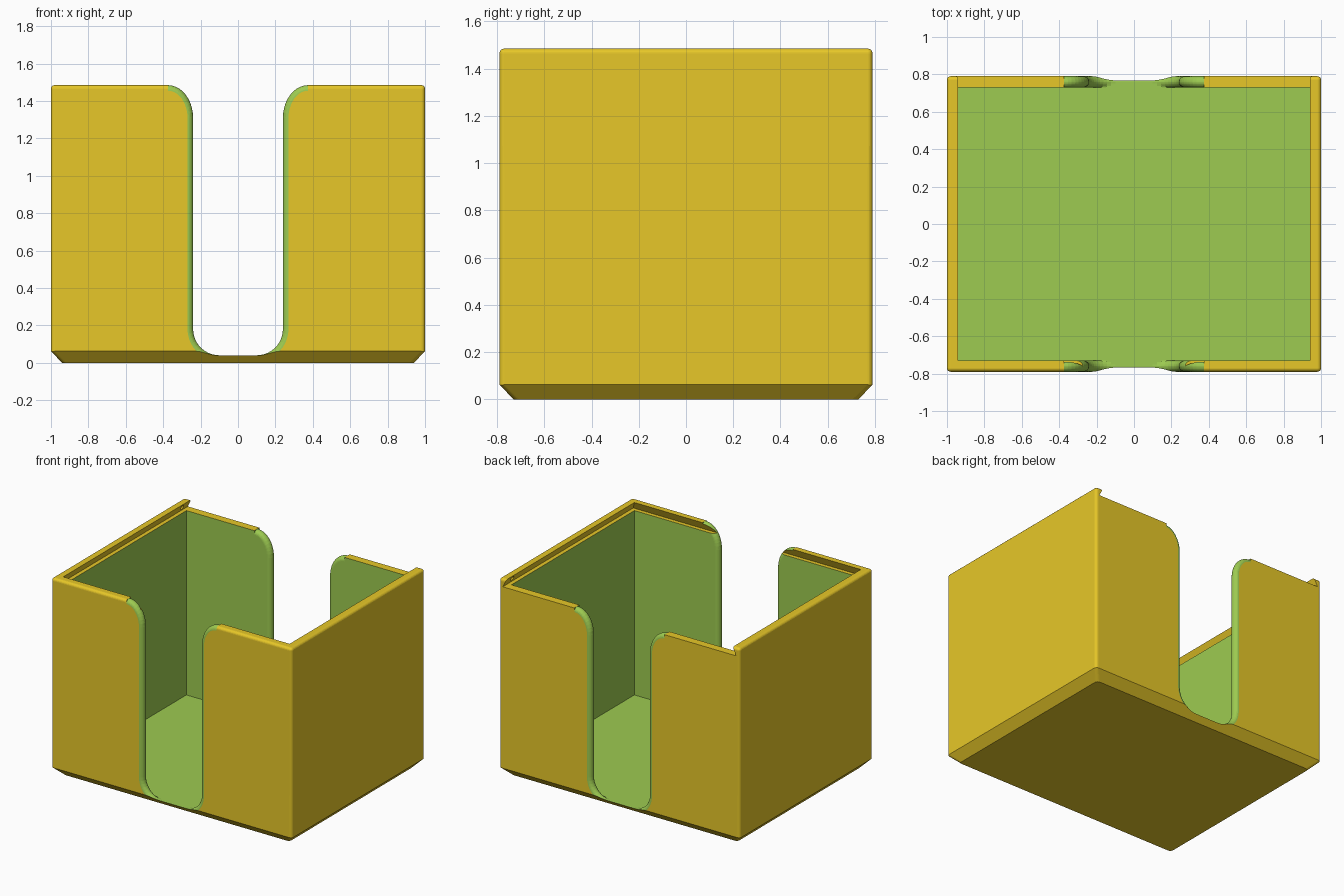
import bpy, bmesh
from math import sin, cos, pi, sqrt

if "Cube" in bpy.data.objects:
    bpy.data.objects.remove(bpy.data.objects["Cube"], do_unlink=True)

W, D, H = 1.0, 0.79, 1.485      # half width, half depth, height
WALL, FLOOR = 0.06, 0.04
RIM = H - WALL                  # height of the lid ledge
ROUND = WALL / 2                # rounded lip of the slots


def material(name, rgb):
    m = bpy.data.materials.new(name)
    m.use_nodes = True
    m.diffuse_color = (*rgb, 1)
    m.node_tree.nodes["Principled BSDF"].inputs["Base Color"].default_value = (*rgb, 1)
    return m


YELLOW = material("yellow shell", (0.947, 0.680, 0.025))
GREEN = material("green interior", (0.337, 0.597, 0.082))


def loft(name, rings, mat, bevel=None):
    """Solid skinned through a list of closed rings of points."""
    bm = bmesh.new()
    loops = [[bm.verts.new(p) for p in ring] for ring in rings]
    n = len(loops[0])
    for a, b in zip(loops, loops[1:]):
        for i in range(n):
            j = (i + 1) % n
            bm.faces.new((a[i], a[j], b[j], b[i]))
    bm.faces.new(loops[0])
    bm.faces.new(loops[-1])
    bmesh.ops.recalc_face_normals(bm, faces=bm.faces[:])
    if bevel:
        edges = [e for e in bm.edges if bevel(*e.verts)]
        bmesh.ops.bevel(bm, geom=edges, offset=0.02, segments=5,
                        profile=0.5, affect='EDGES', clamp_overlap=True)
    me = bpy.data.meshes.new(name)
    bm.to_mesh(me)
    bm.free()
    ob = bpy.data.objects.new(name, me)
    bpy.context.collection.objects.link(ob)
    me.materials.append(mat)
    return ob


def rect(x, y0, y1, z):
    return [(-x, y0, z), (x, y0, z), (x, y1, z), (-x, y1, z)]


# Outer shell: chamfered foot, rounded uprights and top edges
def rounded(a, b):
    return abs(a.co.z - b.co.z) > 0.01 or min(a.co.z, b.co.z) > H - 0.01


box = loft("card_box", [rect(W - WALL, -D + WALL, D - WALL, 0),
                        rect(W, -D, D, WALL), rect(W, -D, D, H)], YELLOW, rounded)

# Inner cavity
cutters = [loft("cavity_cutter", [rect(W - WALL, -D + WALL, D - WALL, z)
                                  for z in (FLOOR, H + 0.1)], GREEN)]

# Dovetail track for a sliding lid, open at the back
deep = WALL / 2
cutters.append(loft("lid_track_cutter", [
    rect(W - deep, -D + deep, D + 0.2, RIM),
    rect(W - WALL + 0.001, -D + WALL - 0.001, D + 0.2, H),
    rect(W - WALL + 0.001, -D + WALL - 0.001, D + 0.2, H + 0.2)], YELLOW))


# Finger slots: round bottom corners, flared top, half-round lip
def slot_ring(y, d, top, inner):
    half = []
    steps = 10
    for i in range(steps + 1):
        a = pi / 2 * i / steps
        z = FLOOR + 0.14 - (0.14 + d) * cos(a)
        half.append((0.1 + (0.14 + d) * sin(a),
                     max(z, FLOOR + 0.0005 * (1 + i * 0.01)) if inner else z + 0.0005))
    for i in range(steps + 1):
        a = pi / 2 * i / steps
        half.append((0.375 - (0.135 - d) * cos(a), top - 0.175 + (0.175 - d) * sin(a)))
    half.append((0.376, top + 0.2))
    full = half + [(-x, z) for x, z in reversed(half)]
    return [(x, y, z) for x, z in full]


for name, side, top in (("front", -1, H), ("back", 1, RIM)):
    rings = [slot_ring(side * (D + 0.05), ROUND, top, False)]
    for k in range(13):
        u = -cos(pi * k / 12)
        d = ROUND * (1 - sqrt(max(0, 1 - u * u)))
        rings.append(slot_ring(side * (D - ROUND - ROUND * u), d, top, u > 0)
                     if k else slot_ring(side * D, ROUND, top, False))
    rings.append(slot_ring(side * (D - WALL - 0.04), ROUND, top, True))
    cutters.append(loft(name + "_slot_cutter", rings, GREEN))

# Small catch dimples in the track near its open end
for side in (-1, 1):
    bpy.ops.mesh.primitive_uv_sphere_add(segments=12, ring_count=8, radius=0.018,
                                         location=(side * 0.955, 0.7, RIM + 0.03))
    dimple = bpy.context.object
    dimple.name = ("left" if side > 0 else "right") + "_dimple_cutter"
    dimple.data.materials.append(YELLOW)
    cutters.append(dimple)

# Cut everything out of the shell, keeping each cutter's colour
bpy.ops.object.select_all(action='DESELECT')
bpy.context.view_layer.objects.active = box
box.select_set(True)
box.data.materials.append(GREEN)
for c in cutters:
    c.hide_render = True
    m = box.modifiers.new(c.name, 'BOOLEAN')
    m.operation, m.solver, m.object = 'DIFFERENCE', 'EXACT', c
    m.material_mode = 'TRANSFER'
    bpy.ops.object.modifier_apply(modifier=m.name)
for c in cutters:
    bpy.data.objects.remove(c, do_unlink=True)
